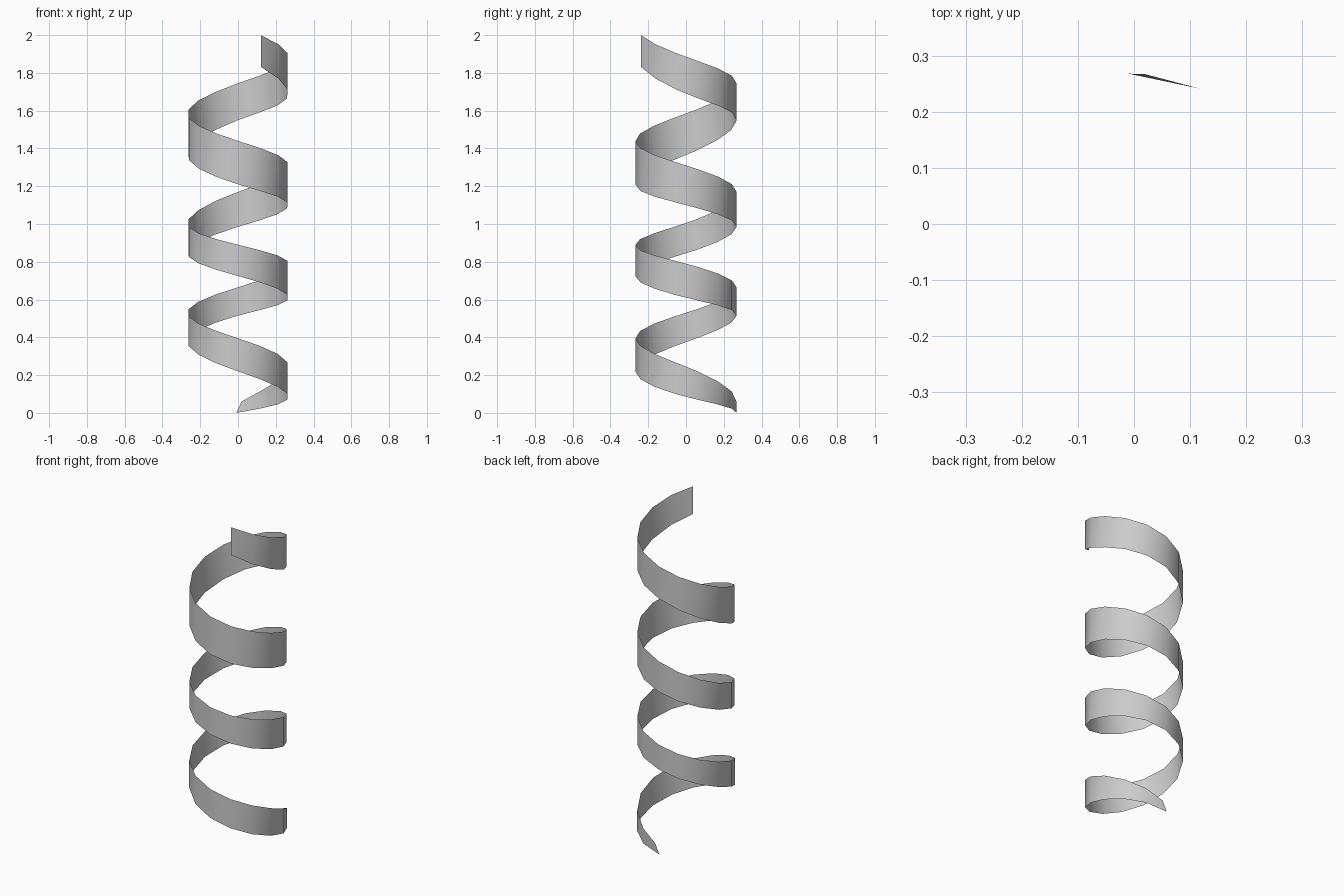
import bpy, bmesh, math

if "Cube" in bpy.data.objects:
    bpy.data.objects.remove(bpy.data.objects["Cube"])

RADIUS = 0.268
SEGMENTS = 48
SWEEP = 1233          # degrees travelled, clockwise from the back

# Edge heights at each quarter turn
LOWER = [0.0, 0.085, 0.22, 0.375, 0.515, 0.61, 0.725, 0.845, 0.985,
         1.10, 1.21, 1.365, 1.55, 1.69, 1.895]
UPPER = [0.06, 0.245, 0.395, 0.53, 0.665, 0.79, 0.89, 1.005, 1.17,
         1.31, 1.44, 1.585, 1.745, 1.885, 2.05]


def height(table, deg):
    """Smooth curve through the quarter-turn heights."""
    i = min(int(deg // 90), len(table) - 2)
    f = deg / 90 - i
    p1, p2 = table[i], table[i + 1]
    p0 = table[i - 1] if i > 0 else 2 * p1 - p2
    p3 = table[i + 2] if i + 2 < len(table) else 2 * p2 - p1
    return p1 + 0.5 * f * (p2 - p0 + f * (2 * p0 - 5 * p1 + 4 * p2 - p3
                           + f * (3 * (p1 - p2) + p3 - p0)))


def point(bm, deg, z):
    a = math.radians(deg)
    return bm.verts.new((RADIUS * math.sin(a), RADIUS * math.cos(a), z))


# Spiral ribbon: a single-sheet band winding upward
bm = bmesh.new()
previous = None
for k in range(SEGMENTS + 1):
    deg = SWEEP * k / SEGMENTS
    lean = -2 if k == 0 else 0          # slanted starting tip
    pair = (point(bm, deg + lean, height(LOWER, deg)),
            point(bm, deg - 2 * lean, min(2.0, height(UPPER, deg))))
    if previous:
        bm.faces.new((pair[0], previous[0], previous[1], pair[1]))
    previous = pair

mesh = bpy.data.meshes.new("spiral_ribbon")
bm.to_mesh(mesh)
bm.free()
for poly in mesh.polygons:
    poly.use_smooth = True
ribbon = bpy.data.objects.new("spiral_ribbon", mesh)
bpy.context.collection.objects.link(ribbon)
